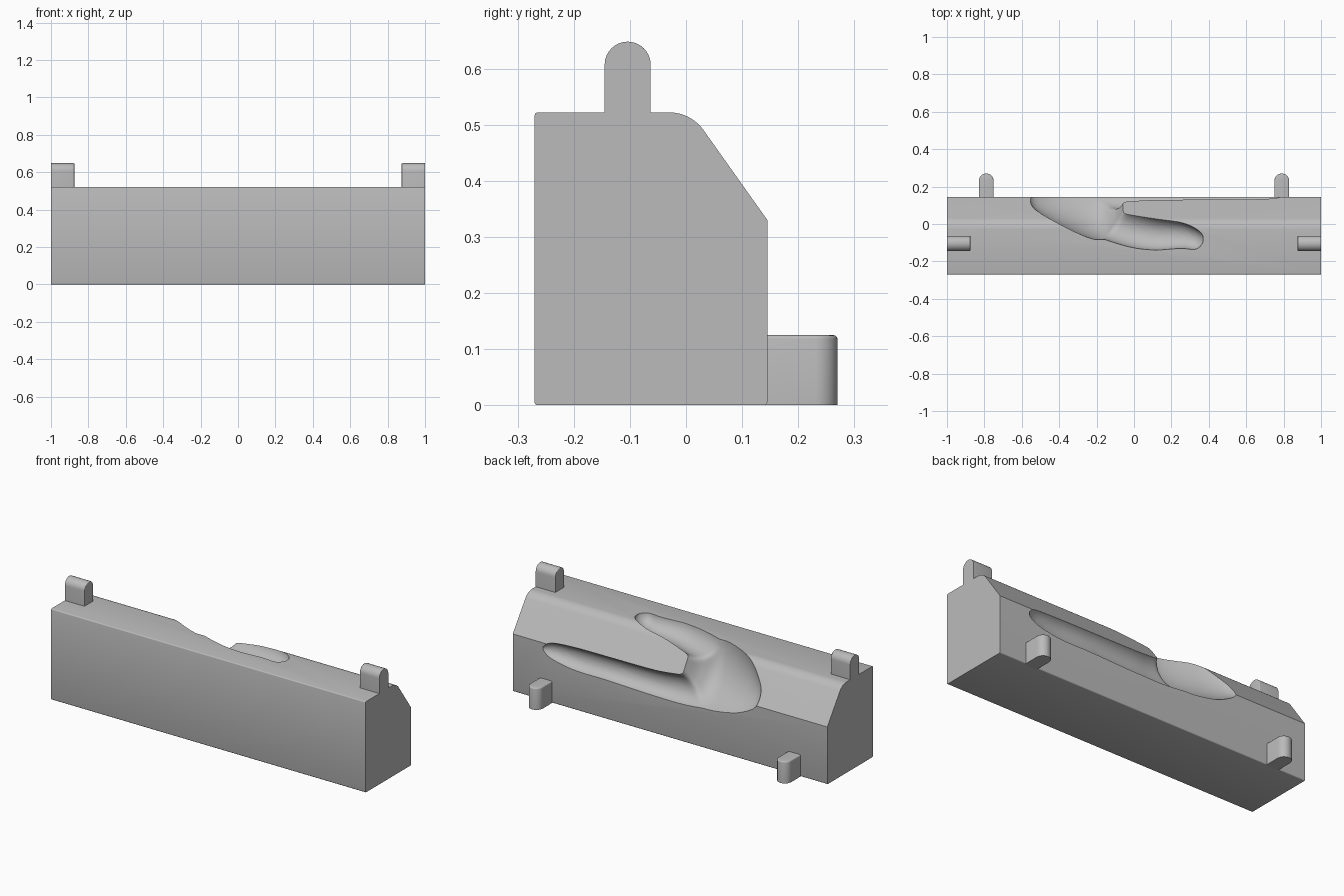
import bpy, bmesh, math
from mathutils import Vector

if "Cube" in bpy.data.objects:
    bpy.data.objects.remove(bpy.data.objects["Cube"])

GREY = (0.5, 0.5, 0.5, 1)
mat = bpy.data.materials.new("plain_grey")
mat.use_nodes = True
mat.diffuse_color = GREY
mat.node_tree.nodes["Principled BSDF"].inputs["Base Color"].default_value = GREY


def finish(bm, name):
    bmesh.ops.recalc_face_normals(bm, faces=bm.faces)
    me = bpy.data.meshes.new(name)
    bm.to_mesh(me)
    bm.free()
    me.materials.append(mat)
    ob = bpy.data.objects.new(name, me)
    bpy.context.collection.objects.link(ob)
    return ob


def activate(ob):
    bpy.ops.object.select_all(action='DESELECT')
    ob.select_set(True)
    bpy.context.view_layer.objects.active = ob


def shade(ob):
    activate(ob)
    bpy.ops.object.shade_smooth_by_angle(angle=math.radians(32))


def extrude(name, outline, offset, bevel, wanted):
    """Extrude a closed outline, then round the edges picked by the rule."""
    bm = bmesh.new()
    face = bm.faces.new([bm.verts.new(p) for p in outline])
    new = bmesh.ops.extrude_face_region(bm, geom=[face])["geom"]
    moved = [v for v in new if isinstance(v, bmesh.types.BMVert)]
    bmesh.ops.translate(bm, verts=moved, vec=offset)
    bmesh.ops.recalc_face_normals(bm, faces=bm.faces)
    edges = [e for e in bm.edges if wanted(e)]
    bmesh.ops.bevel(bm, geom=edges, offset=bevel, segments=3, profile=0.5, affect='EDGES')
    return finish(bm, name)


def arc(cu, cv, r, start, end, n):
    angles = [math.radians(start + (end - start) * i / n) for i in range(n + 1)]
    return [(cu + r * math.cos(a), cv + r * math.sin(a)) for a in angles]


def add_tube(bm, stations, steps=10, sides=56):
    """Loft circles across x through stations of (x, y, z, radius)."""
    pts = [Vector(s) for s in stations]
    pts = [pts[0]] + pts + [pts[-1]]
    path = []
    for a, b, c, d in zip(pts, pts[1:], pts[2:], pts[3:]):
        for i in range(steps):
            t = i / steps
            path.append(0.5 * (2 * b + (c - a) * t + (2 * a - 5 * b + 4 * c - d) * t * t
                               + (3 * b - a - 3 * c + d) * t ** 3))
    path.append(pts[-1])
    rings = []
    for x, y, z, r in path:
        rings.append([bm.verts.new((x, y + v, z + w)) for v, w in
                      arc(0, 0, r, 0, 360, sides)[:-1]])
    for p, q in zip(rings, rings[1:]):
        for i in range(sides):
            j = (i + 1) % sides
            bm.faces.new((p[i], p[j], q[j], q[i]))
    bm.faces.new(rings[0])
    bm.faces.new(rings[-1])


# Main block: side profile with a rounded crest and sloping back
profile = [(-0.27, 0), (-0.27, 0.522)] + arc(-0.03, 0.447, 0.075, 90, 35.7, 10)
profile += [(0.145, 0.33), (0.145, 0)]


def long_corner(e):
    along = abs(e.verts[0].co.x - e.verts[1].co.x) > 1
    return along and e.calc_face_angle() > math.radians(60)


block = extrude("block", [(-1, y, z) for y, z in profile], (2, 0, 0), 0.006, long_corner)

# Hand-shaped recess: palm, thumb and finger grooves blended together
bm = bmesh.new()
add_tube(bm, [(-0.56, 0.20, 0.41, 0.085), (-0.52, 0.21, 0.425, 0.14), (-0.4, 0.25, 0.48, 0.253),
              (-0.2, 0.23, 0.53, 0.315), (-0.11, 0.24, 0.54, 0.28), (-0.05, 0.25, 0.55, 0.2)])
add_tube(bm, [(-0.25, 0.06, 0.53, 0.11), (-0.05, -0.015, 0.535, 0.103), (0.1, -0.05, 0.535, 0.091),
              (0.25, -0.06, 0.53, 0.072), (0.33, -0.08, 0.53, 0.058), (0.37, -0.08, 0.53, 0.025)])
add_tube(bm, [(-0.42, 0.20, 0.31, 0.07), (-0.125, 0.17, 0.30, 0.087), (0.1, 0.16, 0.287, 0.075),
              (0.4, 0.16, 0.29, 0.069), (0.6, 0.16, 0.29, 0.067), (0.75, 0.16, 0.298, 0.05),
              (0.81, 0.16, 0.3, 0.02)])
cutter = finish(bm, "recess_cutter")
cutter.hide_render = True
activate(cutter)
blend = cutter.modifiers.new("blend", 'REMESH')
blend.mode = 'VOXEL'
blend.voxel_size = 0.01
soften = cutter.modifiers.new("soften", 'SMOOTH')
soften.iterations = 10
for m in ("blend", "soften"):
    bpy.ops.object.modifier_apply(modifier=m)

activate(block)
cut = block.modifiers.new("recess", 'BOOLEAN')
cut.operation = 'DIFFERENCE'
cut.solver = 'EXACT'
cut.object = cutter
bpy.ops.object.modifier_apply(modifier="recess")
bpy.data.objects.remove(cutter)
shade(block)

# Round-topped pegs at both ends of the top, round-nosed pegs low on the back
tab = [(-0.145, 0.51)] + arc(-0.104, 0.607, 0.041, 180, 0, 16) + [(-0.063, 0.51)]
for side, s in (("left", 1), ("right", -1)):
    top = extrude(side + "_top_peg", [(s, y, z) for y, z in tab], (-0.125 * s, 0, 0), 0.004,
                  lambda e: all(abs(v.co.x) < 0.9 and v.co.z > 0 for v in e.verts)
                  and max(v.co.z for v in e.verts) > 0.52)
    nose = [(0.04, 0.13)] + arc(0, 0.23, 0.04, 0, 180, 16) + [(-0.04, 0.13)]
    back = extrude(side + "_back_peg", [(0.79 * s + x, y, 0) for x, y in nose],
                   (0, 0, 0.125), 0.007,
                   lambda e: all(v.co.z > 0.1 for v in e.verts)
                   and max(v.co.y for v in e.verts) > 0.15)
    shade(top)
    shade(back)
